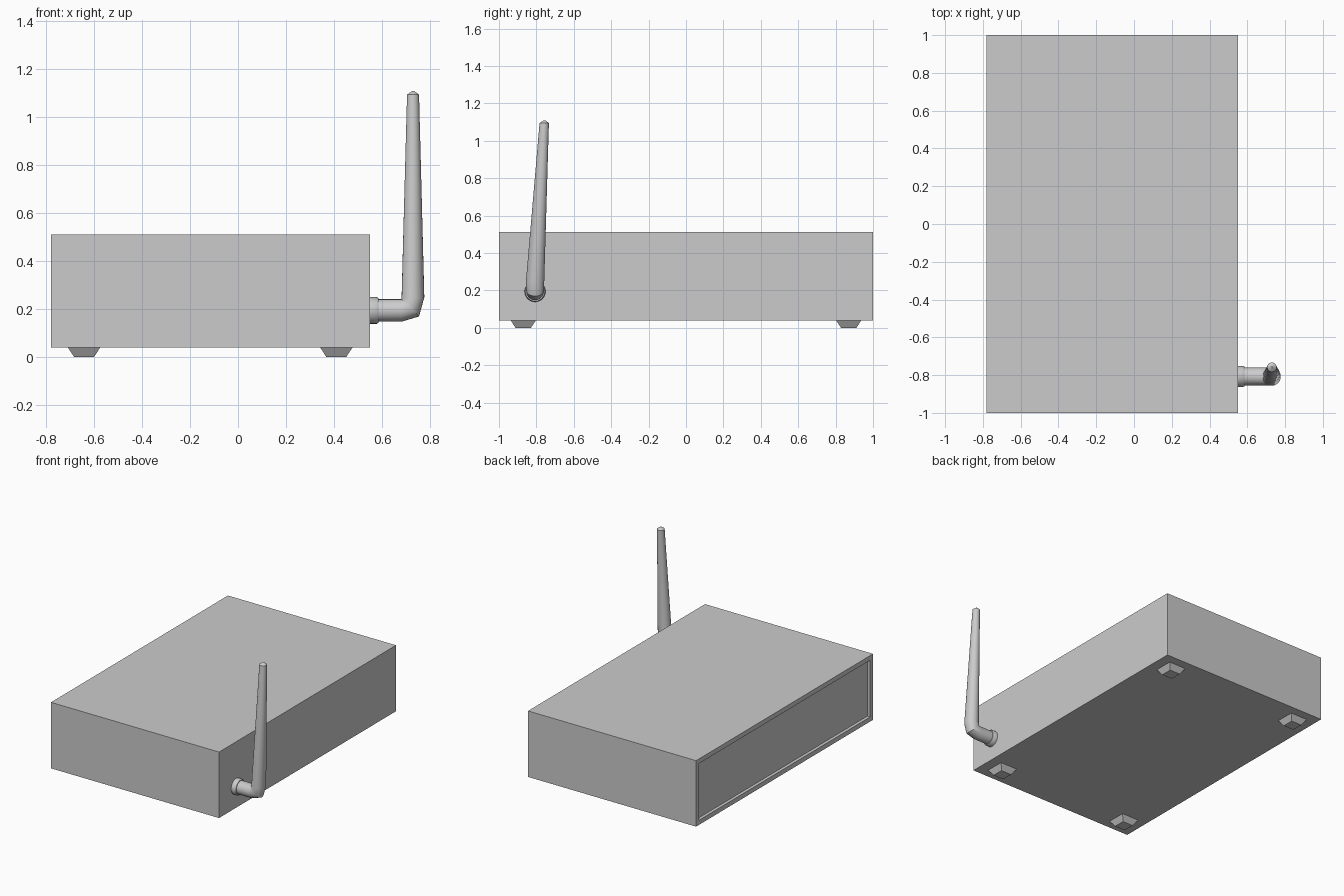
import bpy, bmesh
from math import sin, cos, pi

if "Cube" in bpy.data.objects:
    bpy.data.objects.remove(bpy.data.objects["Cube"])


def make_object(name, bm, smooth=False):
    bmesh.ops.recalc_face_normals(bm, faces=bm.faces)
    mesh = bpy.data.meshes.new(name)
    bm.to_mesh(mesh)
    bm.free()
    ob = bpy.data.objects.new(name, mesh)
    bpy.context.collection.objects.link(ob)
    if smooth:
        bpy.ops.object.select_all(action='DESELECT')
        ob.select_set(True)
        bpy.context.view_layer.objects.active = ob
        bpy.ops.object.shade_smooth_by_angle(angle=0.6)
    return ob


def loft(name, rings, sides=24):
    """Skin rings given as (edge_a xz, edge_b xz, centre y, half width in y)."""
    bm = bmesh.new()
    loops = []
    for (ax, az), (bx, bz), y, r in rings:
        loop = []
        for i in range(sides):
            t = 2 * pi * i / sides
            k = (1 - cos(t)) / 2
            loop.append(bm.verts.new((ax + (bx - ax) * k, y + r * sin(t), az + (bz - az) * k)))
        loops.append(loop)
    for p, q in zip(loops, loops[1:]):
        for i in range(sides):
            j = (i + 1) % sides
            bm.faces.new((p[i], p[j], q[j], q[i]))
    bm.faces.new(loops[0])
    bm.faces.new(loops[-1])
    return make_object(name, bm, smooth=True)


# Case with a recessed panel on the -x side
X0, X1, Z0, Z1 = -0.78, 0.55, 0.04, 0.512
bm = bmesh.new()
bmesh.ops.create_cube(bm, size=1)
for v in bm.verts:
    v.co = (X0 if v.co.x < 0 else X1, 2 * v.co.y, Z0 if v.co.z < 0 else Z1)
bm.normal_update()
panel = [f for f in bm.faces if f.normal.x < -0.9]
bmesh.ops.inset_region(bm, faces=panel, thickness=0.047)
walls = bmesh.ops.extrude_discrete_faces(bm, faces=panel)
bmesh.ops.translate(bm, verts=walls['faces'][0].verts, vec=(0.022, 0, 0))
make_object("case", bm)

# Four tapered feet
for side, x in (("left", -0.642), ("right", 0.41)):
    for end, y in (("front", -0.87), ("back", 0.87)):
        bm = bmesh.new()
        bmesh.ops.create_cube(bm, size=1)
        for v in bm.verts:
            h = 0.067 if v.co.z > 0 else 0.041
            v.co = (x + (h if v.co.x > 0 else -h), y + (h if v.co.y > 0 else -h),
                    Z0 if v.co.z > 0 else 0)
        make_object(f"foot_{end}_{side}", bm)

# Antenna collar against the case
AY, AZ = -0.807, 0.195


def upright(x, r):
    return ((x, AZ + r), (x, AZ - r), AY, r)


loft("antenna_collar", [upright(0.545, 0.056), upright(0.578, 0.056), upright(0.585, 0.052)])

# Antenna: stub, elbow hinged on the inner corner, leaning tapered mast, tip
loft("antenna", [
    upright(0.575, 0.047),
    upright(0.682, 0.047),
    ((0.682, 0.242), (0.755, 0.17), AY, 0.049),
    ((0.682, 0.242), (0.777, 0.25), AY, 0.049),
    ((0.705, 1.095), (0.755, 1.095), -0.758, 0.025),
    ((0.726, 1.11), (0.734, 1.11), -0.757, 0.004),
])
